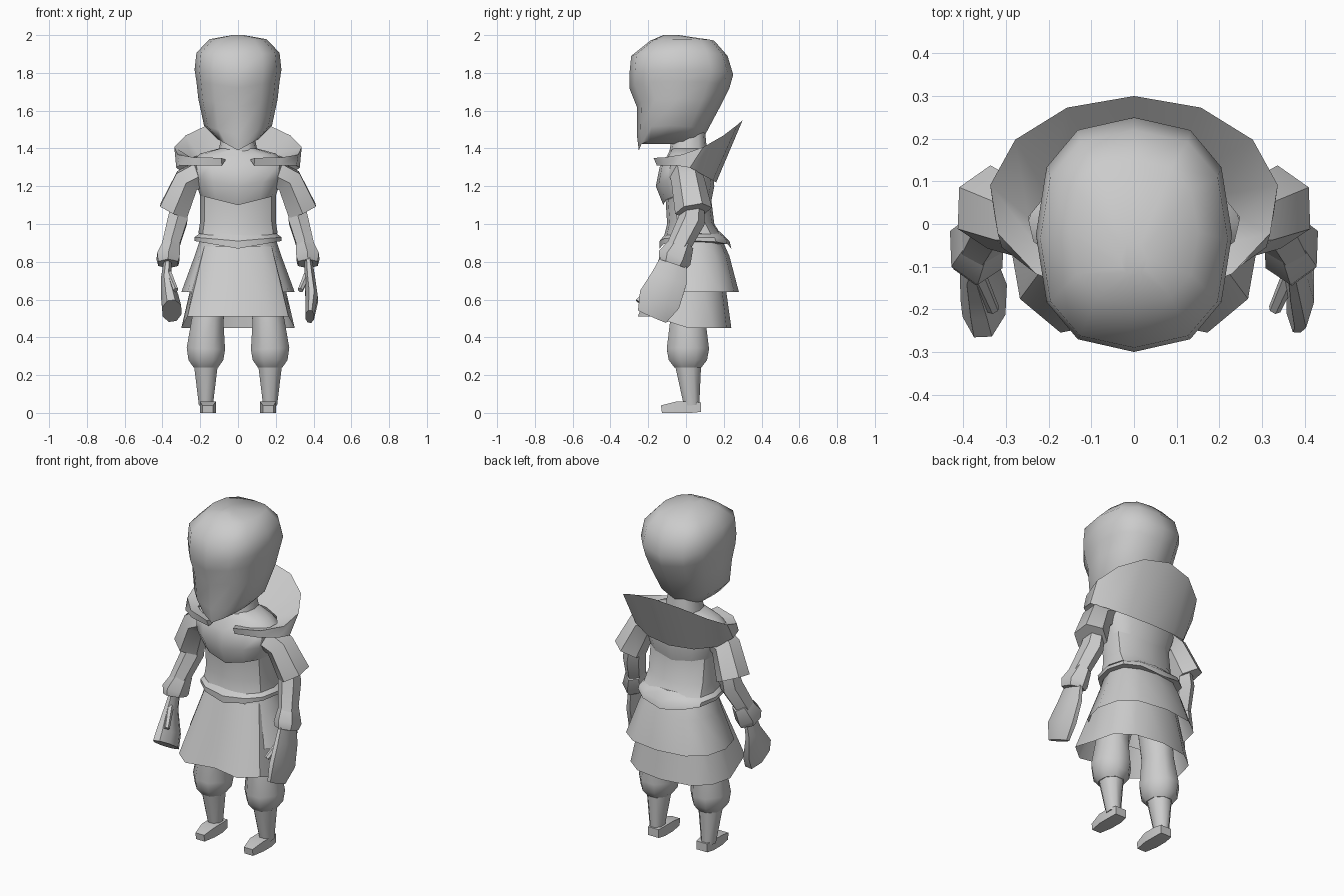
import bpy, bmesh
from math import sin, cos, radians, copysign
from mathutils import Vector

if "Cube" in bpy.data.objects:
    bpy.data.objects.remove(bpy.data.objects["Cube"], do_unlink=True)

shade = (.6, .6, .6, 1)
grey = bpy.data.materials.new("plain_grey")
grey.use_nodes = True
grey.diffuse_color = shade
grey.node_tree.nodes["Principled BSDF"].inputs["Base Color"].default_value = shade


def skin(name, rings, capped=True, angle=40):
    """Bridge equal-length rings of points into one mesh."""
    bm = bmesh.new()
    rows = [[bm.verts.new(point) for point in ring] for ring in rings]
    for lower, upper in zip(rows, rows[1:]):
        for i in range(len(lower)):
            bm.faces.new((lower[i - 1], lower[i], upper[i], upper[i - 1]))
    if capped:
        bm.faces.new(rows[0])
        bm.faces.new(rows[-1])
    bmesh.ops.recalc_face_normals(bm, faces=bm.faces)
    mesh = bpy.data.meshes.new(name)
    bm.to_mesh(mesh)
    bm.free()
    mesh.materials.append(grey)
    part = bpy.data.objects.new(name, mesh)
    bpy.context.collection.objects.link(part)
    bpy.ops.object.select_all(action="DESELECT")
    part.select_set(True)
    bpy.context.view_layer.objects.active = part
    bpy.ops.object.shade_smooth_by_angle(angle=radians(angle))


def boxy(value):
    """Push a sine or cosine outward for a squarer outline."""
    return copysign(abs(value) ** .8, value)


def stack(name, rings, lift=0, corner=0, capped=True, angle=40):
    """Loft outlines (height, half width, front, back), starting at the front point.

    The lift raises the sides of the first ring and fades out along the stack;
    the corner pulls two points of the front forward and raises the front hem."""
    outlines = []
    for i, (height, width, front, back) in enumerate(rings):
        along = i / (len(rings) - 1)
        ring = []
        for step in range(12):
            turn = radians(step * 30)
            u, v = boxy(sin(turn)), boxy(cos(turn))
            pull = corner * along * max(cos(turn), 0)
            raised = corner * along if v > .3 else 0
            ring.append((u * width,
                         (front + back) / 2 + v * (front - back) / 2 - pull * abs(u) * 2,
                         height + lift * (1 - along) * abs(u) + raised))
        outlines.append(ring)
    skin(name, outlines, capped, angle)


def limb(name, side, sections, depth=1, sides=8, angle=50):
    """Loft ovals (x, y, z, radius) along a path, mirrored by side."""
    path = [Vector(section[:3]) for section in sections]
    rings = []
    for i, section in enumerate(sections):
        heading = path[min(i + 1, len(path) - 1)] - path[max(i - 1, 0)]
        aim = Vector((0, 0, -1)).rotation_difference(heading)
        ring = []
        for step in range(sides):
            turn = radians((step + .5) * 360 / sides)
            offset = Vector((cos(turn), sin(turn) * depth, 0)) * section[3]
            point = path[i] + aim @ offset
            ring.append((point.x * side, point.y, point.z))
        rings.append(ring)
    skin(name, rings, angle=angle)


# Head: pointed chin, ridged face under a heavy brow, and flat crown
stack("head", [
    (1.39, .11, -.25, .03), (1.47, .18, -.26, .1), (1.62, .21, -.26, .18),
    (1.72, .22, -.3, .23), (1.79, .23, -.3, .25), (1.89, .22, -.29, .22),
    (1.97, .15, -.19, .15), (2, .03, -.12, -.04)], lift=.06, angle=60)
stack("neck", [(1.3, .12, -.1, .12), (1.5, .08, -.07, .1)])

# Jacket: chest overhanging the waist panel, with a peaked hem
stack("jacket_chest", [
    (1.1, .2, -.12, .13), (1.2, .23, -.16, .15),
    (1.3, .25, -.14, .14), (1.36, .2, -.1, .11), (1.4, .1, -.08, .1)], lift=.05)
stack("jacket_waist", [(.92, .21, -.12, .2), (1, .2, -.1, .15), (1.16, .2, -.11, .13)], lift=.03)
stack("jacket_hem", [(.87, .23, -.14, .24), (.91, .23, -.14, .23), (.96, .19, -.1, .18)], lift=.04)

# Skirt: two flared open tiers, the lower one forming the front with forward corners
stack("skirt_upper", [(.92, .2, -.1, .19), (.83, .23, -.12, .23), (.64, .3, -.17, .28)],
      capped=False)
stack("skirt_lower", [(.88, .2, -.12, .18), (.45, .3, -.22, .24)], corner=.06, capped=False)

# Hood: a wedge swept around the neck, tall at the back and open at the front
hood = []
for step in range(-6, 7):
    turn = radians(step * 27.5)
    across, along = sin(turn), cos(turn)
    rise = ((1 + along) / 2) ** 2.2
    hood.append([
        (.34 * across, .06 + .24 * along, 1.35 + .2 * rise),
        (.33 * across, .16 * along, 1.31 - .09 * max(along, 0)),
        (.25 * across, .12 * along, 1.34 + .04 * rise)])
skin("hood", hood)

for side, label in ((1, "left"), (-1, "right")):
    # Arms: flared short sleeve, forearm and cuff
    limb(label + "_sleeve", side, [
        (.18, 0, 1.27, .08), (.27, .01, 1.23, .08), (.34, .04, 1.07, .09)], depth=1.1, sides=6)
    limb(label + "_forearm", side, [
        (.3, .04, 1.14, .05), (.32, .03, 1.02, .06), (.37, -.06, .84, .05)], depth=1.2, sides=6)
    limb(label + "_cuff", side, [
        (.35, -.02, .9, .05), (.37, -.06, .82, .07), (.37, -.07, .79, .06)], depth=1.3, sides=6)

    # Hands: a broad flat mitten and thumb; the right one curls inward
    curl = .03 if side < 0 else 0
    limb(label + "_hand", side, [
        (.37, -.06, .83, .02), (.38, -.09, .71, .03),
        (.39 - curl, -.14, .6, .035 + curl / 2), (.38 - curl, -.18, .51 + curl, .025 + curl)],
        depth=3.5 - 50 * curl)
    limb(label + "_thumb", side, [(.37, -.11, .74, .02), (.33, -.2, .65, .015)], sides=6)

    # Legs: baggy gathered trousers and a slim boot
    limb(label + "_trouser", side, [
        (.11, .03, .78, .1), (.16, .01, .5, .09), (.17, .01, .34, .11),
        (.17, .01, .28, .1), (.17, .01, .24, .07)], depth=1.1)
    limb(label + "_shin", side, [(.17, .01, .27, .07), (.17, .03, .04, .04)], depth=1.1)
    limb(label + "_foot", side, [
        (.16, .08, .03, .05), (.16, .03, .03, .06), (.16, -.05, .03, .06), (.16, -.13, .02, .04)],
        depth=.7, sides=4)
